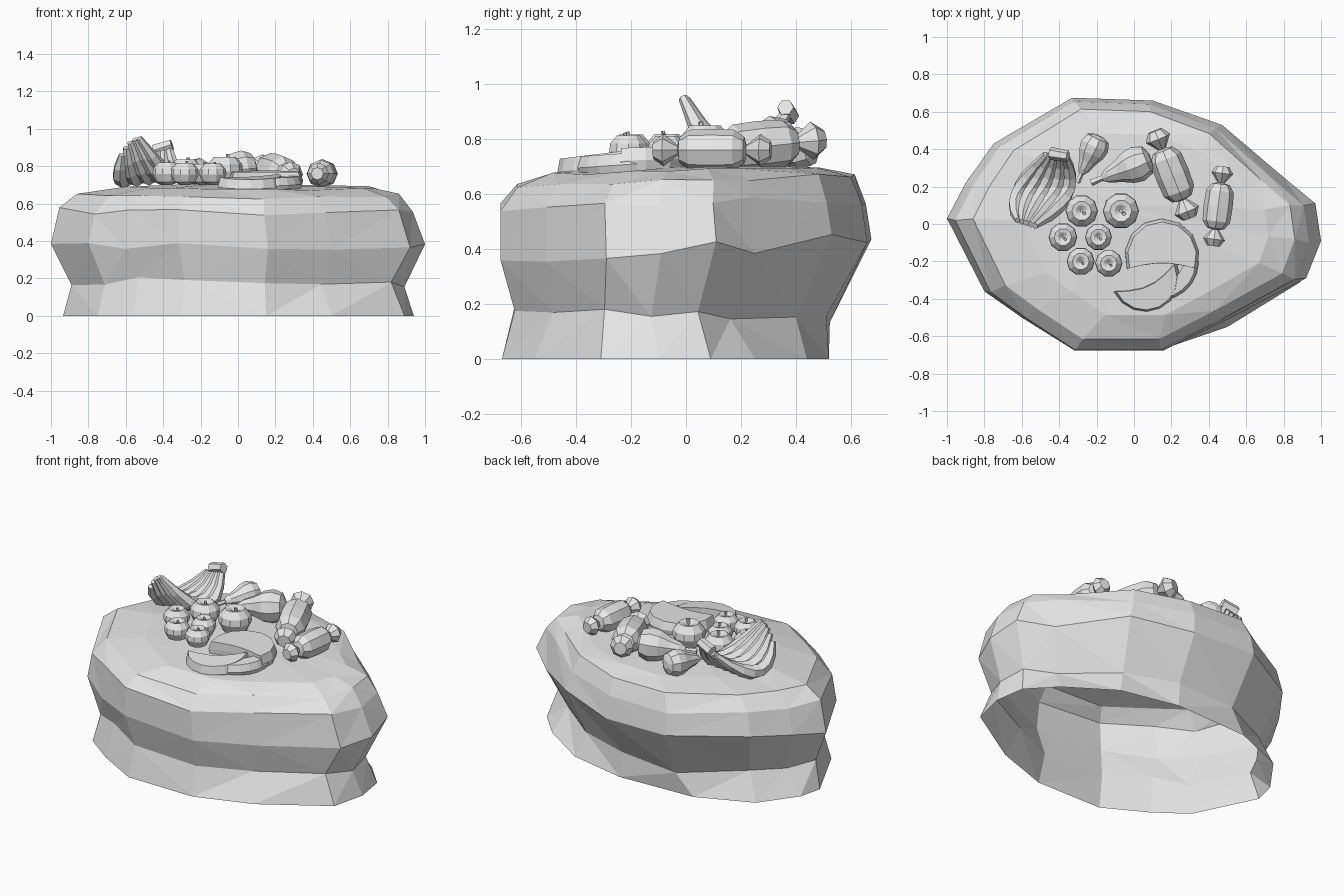
import bpy, bmesh, random
from math import cos, sin, pi, radians
from mathutils import Vector, Matrix

random.seed(7)
if "Cube" in bpy.data.objects:
    bpy.data.objects.remove(bpy.data.objects["Cube"], do_unlink=True)

stone = bpy.data.materials.new("light_grey")
stone.use_nodes = True
GREY = (0.8, 0.8, 0.8, 1)
stone.diffuse_color = GREY
stone.node_tree.nodes["Principled BSDF"].inputs["Base Color"].default_value = GREY


def finish(name, bm):
    bmesh.ops.recalc_face_normals(bm, faces=bm.faces)
    mesh = bpy.data.meshes.new(name)
    bm.to_mesh(mesh)
    bm.free()
    mesh.materials.append(stone)
    ob = bpy.data.objects.new(name, mesh)
    bpy.context.collection.objects.link(ob)


def skin(bm, rings, capped=True):
    """Bridge a list of equal-length point rings, optionally capping the ends."""
    loops = [[bm.verts.new(p) for p in ring] for ring in rings]
    n = len(loops[0])
    for a, b in zip(loops, loops[1:]):
        for i in range(n):
            j = (i + 1) % n
            bm.faces.new((a[i], a[j], b[j], b[i]))
    if capped:
        bm.faces.new(loops[0])
        bm.faces.new(loops[-1])
    return loops


def lathe(name, profile, origin, axis=(0, 0, 1), sides=9, size=1.0):
    """Turn (radius, height) pairs about an axis through the origin."""
    bm = bmesh.new()
    skin(bm, [[(r * cos(2 * pi * k / sides), r * sin(2 * pi * k / sides), h)
               for k in range(sides)] for r, h in profile])
    turn = Vector(axis).to_track_quat('Z', 'Y').to_matrix().to_4x4()
    bm.transform(Matrix.Translation(origin) @ turn @ Matrix.Scale(size, 4))
    finish(name, bm)


def tube(name, points, radii, sides=6):
    """Sweep a polygon along a path with changing radius."""
    bm, rings = bmesh.new(), []
    for i, p in enumerate(points):
        ahead = points[min(i + 1, len(points) - 1)] - points[max(i - 1, 0)]
        side = ahead.cross(Vector((1, 0, 0))).normalized()
        up = ahead.cross(side).normalized()
        rings.append([p + radii[i] * (cos(2 * pi * k / sides) * side + sin(2 * pi * k / sides) * up)
                      for k in range(sides)])
    skin(bm, rings)
    finish(name, bm)


# Faceted boulder, open underneath
foot = [(-.935, 0), (-.9, .14), (-.74, .36), (-.4, .5), (.1, .52), (.47, .44), (.76, .25),
        (.91, .09), (.94, -.1), (.89, -.31), (.5, -.55), (.15, -.67), (-.3, -.665),
        (-.56, -.52), (-.75, -.38)]
outline = [(-1, .03), (-.9, .22), (-.75, .43), (-.33, .675), (.1, .66), (.47, .53), (.8, .25),
           (.97, .11), (1, -.09), (.92, -.29), (.5, -.51), (.16, -.675), (-.32, -.675),
           (-.6, -.5), (-.8, -.36)]
# height, x scale, y scale, x shift, y shift, backward rise, height wobble
levels = [(.175, .89, .85, 0, -.05, -.03, .025), (.4, 1, 1, 0, 0, .045, .03),
          (.57, .945, .985, -.01, -.01, .03, .03), (.65, .86, .91, 0, 0, .025, .01),
          (.685, .66, .72, .06, 0, .015, .007)]
rings = [[(x, y, 0) for x, y in foot]]
for z, sx, sy, dx, dy, rise, wob in levels:
    rings.append([(x * sx + dx, y * sy + dy, z + rise * y + random.uniform(-wob, wob))
                  for x, y in outline])
bm = bmesh.new()
loops = skin(bm, rings, capped=False)
peak = bm.verts.new((-.1, .1, .71))
for a, b in zip(loops[-1], loops[-1][1:] + loops[-1][:1]):
    bm.faces.new((a, b, peak))
bmesh.ops.triangulate(bm, faces=bm.faces, quad_method='SHORT_EDGE')
finish("boulder", bm)

# Apples with dimpled tops and stems
apple = [(.3, 0), (.75, .2), (1, .75), (.95, 1.15), (.6, 1.55), (.35, 1.5), (.08, 1.3)]
spots = [(-.28, .07, .087), (-.07, .07, .097), (-.38, -.07, .077),
         (-.19, -.07, .072), (-.285, -.2, .075), (-.135, -.21, .073)]
for i, (x, y, r) in enumerate(spots):
    lathe(f"apple_{i + 1}", apple, (x, y, .7), size=r, sides=10)
    lathe(f"apple_stem_{i + 1}", [(.1, 1.25), (.1, 1.7)], (x, y, .7), (.1, -.1, 1), 5, r)

# Pears lying on their sides
pear = [(.35, -.85), (.8, -.65), (1, -.1), (.9, .45), (.6, 1.05), (.42, 1.6), (.2, 1.95)]
for i, (x, y, r, d) in enumerate([(.01, .32, .1, (-.22, -.09, -.02)),
                                  (-.215, .41, .08, (-.08, -.17, -.01))]):
    lathe(f"pear_{i + 1}", pear, (x, y, .685 + r), d, 9, r)
    lathe(f"pear_stem_{i + 1}", [(.14, 1.8), (.2, 2.6)], (x, y, .685 + r), d, 5, r)

# Wrapped sweets with twisted ends
sweet = [(.45, -2.9), (.8, -2.4), (.25, -1.7), (.65, -1.6), (1, -1.1), (1.05, 0),
         (1, 1.1), (.65, 1.6), (.25, 1.7), (.8, 2.4), (.45, 2.9)]
for i, (x, y, z, r, d) in enumerate([(.205, .265, .775, .087, (-.16, .4, .04)),
                                     (.45, .095, .76, .074, (.05, .4, 0))]):
    lathe(f"sweet_{i + 1}", sweet, (x, y, z), d, 8, r)

# Banana bunch curving from one stalk
stalk = Vector((-.4, .37, .9))
for i in range(5):
    t = i / 4
    start = stalk + Vector((.03 - .1 * t, 0, -.04 * t))
    tip = Vector((-.53 - .09 * t, -.01 + .03 * t, .95 - .09 * t * t))
    bend = Vector((-.27 - .41 * t, .16, .56 + .03 * t))
    path = [(1 - u) ** 2 * start + 2 * u * (1 - u) * bend + u * u * tip
            for u in (k / 7 for k in range(8))]
    tube(f"banana_{i + 1}", path, [.02, .028, .038, .043, .043, .041, .034, .018])
lathe("banana_stalk", [(.035, -.05), (.03, .05)], stalk, (.3, -.05, .1), 6)


def slice_part(name, centre, outer, sag, start, stop, low, thick, tilt):
    """Crescent wedge: an outer arc closed by an inner arc bowed toward it by sag."""
    n = 8
    angles = [radians(start + (stop - start) * k / n) for k in range(n + 1)]
    edge = [Vector((outer * cos(a), outer * sin(a))) for a in angles]
    first, last = edge[0], edge[-1]
    bow = edge[n // 2].normalized() * sag
    edge += [last.lerp(first, k / 5) + bow * sin(pi * k / 5) for k in range(1, 5)]
    bm = bmesh.new()
    skin(bm, [[(p.x * s, p.y * s, z) for p in edge]
              for s, z in ((.95, 0), (1, thick * .45), (.92, thick))])
    bm.transform(Matrix.Translation((*centre, low)) @ Matrix.Rotation(radians(tilt), 4, 'X'))
    finish(name, bm)


# Fruit slices overlapping at the front
slice_part("rear_slice", (.15, -.17), .2, .03, -20, 200, .685, .085, 2)
slice_part("middle_slice", (.14, -.2), .205, .04, -100, 30, .675, .075, 4)
slice_part("front_slice", (.06, -.28), .185, .05, 205, 385, .665, .085, 7)
